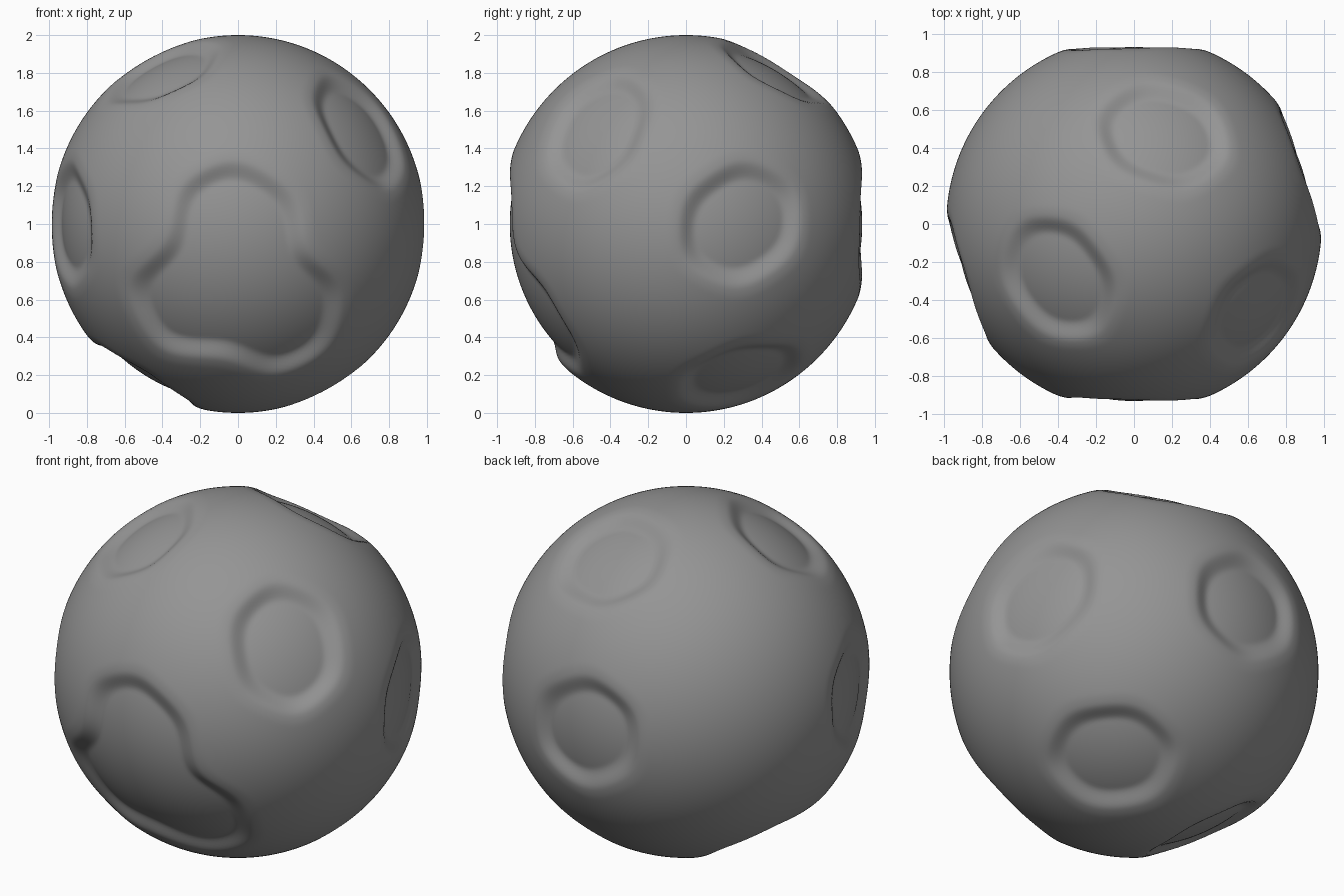
import bpy, bmesh
from math import radians, sin, cos, exp, log
from mathutils import Vector

if "Cube" in bpy.data.objects:
    bpy.data.objects.remove(bpy.data.objects["Cube"])

SHARP = 30        # corner rounding of the sunk panels


def ico(level):
    bm = bmesh.new()
    bmesh.ops.create_icosphere(bm, subdivisions=level, radius=1)
    return bm


def direction(angle, z):
    r = (1 - z * z) ** 0.5
    return Vector((r * cos(radians(angle)), r * sin(radians(angle)), z))


# Centres of the 42 panels (12 pentagons, 30 hexagons) covering the ball
bm = ico(2)
centres = [v.co.normalized() for v in bm.verts]
bm.free()

# Sunk panels: (angle around z, height)
sunk_at = [(-90, 0), (18, 0), (90, 0), (198, 0),        # around the equator
           (-36, 0.526), (-144, 0.851), (72, 0.851),    # upper half
           (-72, -0.526), (-108, -0.447),               # joined to the front one
           (180, -0.851), (36, -0.851)]                 # underside
sunk = [max(centres, key=direction(a, z).dot) for a, z in sunk_at]
plain = [c for c in centres if c not in sunk]


def soft_max(p, group):
    return log(sum(exp(SHARP * (p.dot(c) - 1)) for c in group)) / SHARP


def ramp(x, start, end):
    t = min(1, max(0, (x - start) / (end - start)))
    return t * t * (3 - 2 * t)


# Smooth ball with the panels pressed in: a soft rim, then a short wall
bm = ico(7)
for v in bm.verts:
    p = v.co.normalized()
    inside = (soft_max(p, sunk) - soft_max(p, plain)) / 0.58
    dent = 0.02 * ramp(inside, -0.11, 0.04) + 0.037 * ramp(inside, -0.055, 0.045)
    v.co = p * (0.99 + 0.01 * p.z ** 2 - dent) + Vector((0, 0, 1))
for f in bm.faces:
    f.smooth = True
mesh = bpy.data.meshes.new("dented_ball")
bm.to_mesh(mesh)
bm.free()
ball = bpy.data.objects.new("dented_ball", mesh)
bpy.context.collection.objects.link(ball)

# Dark grey finish
grey = bpy.data.materials.new("dark_grey")
grey.diffuse_color = (0.3, 0.3, 0.3, 1)
grey.use_nodes = True
grey.node_tree.nodes["Principled BSDF"].inputs["Base Color"].default_value = grey.diffuse_color
mesh.materials.append(grey)
